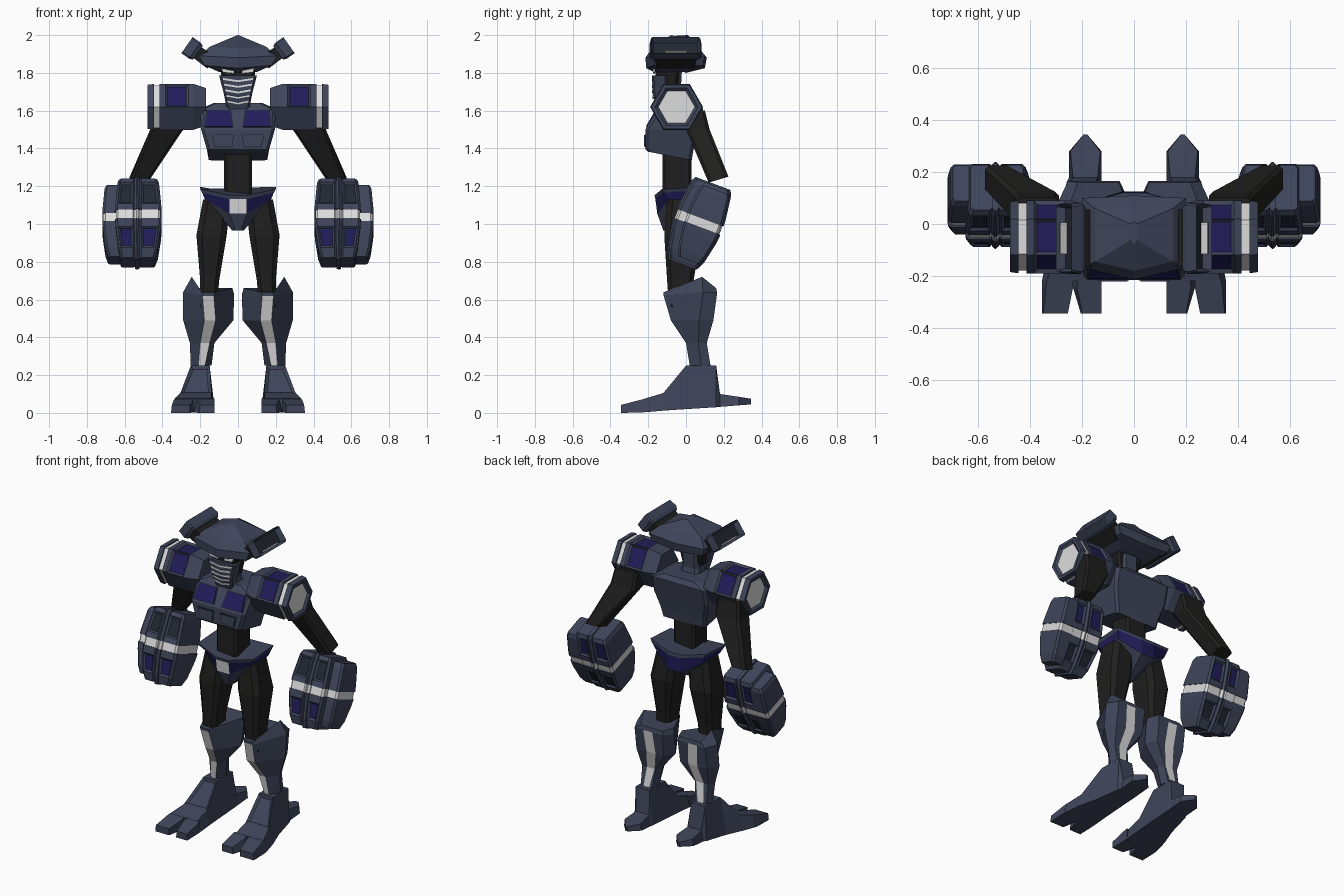
import bpy, bmesh, math
from mathutils import Matrix, Vector

if "Cube" in bpy.data.objects:
    bpy.data.objects.remove(bpy.data.objects["Cube"])

SLATE, NAVY, BLACK, WHITE, DARK = range(5)
palette = [("slate blue", (.049, .06, .102)), ("navy", (.015, .012, .1)),
           ("soft black", (.014, .0137, .0133)), ("light grey", (.72, .72, .72)),
           ("dark recess", (.016, .02, .03))]
mats = []
for label, rgb in palette:
    m = bpy.data.materials.new(label)
    m.use_nodes = True
    m.diffuse_color = (*rgb, 1)
    m.node_tree.nodes["Principled BSDF"].inputs["Base Color"].default_value = (*rgb, 1)
    mats.append(m)


def finish(name, bm, mirror):
    """Turn a bmesh into an object, optionally mirrored across x."""
    mesh = bpy.data.meshes.new(name)
    bm.to_mesh(mesh)
    bm.free()
    for m in mats:
        mesh.materials.append(m)
    ob = bpy.data.objects.new(name, mesh)
    bpy.context.collection.objects.link(ob)
    if mirror:
        ob.modifiers.new("Mirror", "MIRROR").use_axis = (True, False, False)


def loft(name, rings, colour=SLATE, panel=None, mirror=False, mat=None, size=.02, depth=-.012):
    """Skin rings of points. colour and panel are rules of (band, side); caps have side -1."""
    bm = bmesh.new()
    vs = [[bm.verts.new(p) for p in r] for r in rings]
    n = len(rings[0])
    faces = []
    for b in range(len(rings) - 1):
        for j in range(n):
            k = (j + 1) % n
            faces.append((b, j, bm.faces.new((vs[b][j], vs[b][k], vs[b + 1][k], vs[b + 1][j]))))
    faces.append((0, -1, bm.faces.new(vs[0][::-1])))
    faces.append((len(rings) - 1, -1, bm.faces.new(vs[-1])))
    bmesh.ops.recalc_face_normals(bm, faces=bm.faces)
    for b, j, f in faces:
        f.material_index = colour(b, j) if callable(colour) else colour
    if panel:
        for b, j, f in faces:
            c = panel(b, j)
            if c is not None:
                bmesh.ops.inset_individual(bm, faces=[f], thickness=size, depth=depth)
                f.material_index = c
    if mat:
        bm.transform(mat)
    finish(name, bm, mirror)


def ring(z, x0, x1, y0, y1, cx=0, cy=None, ty=0):
    """Rectangle or chamfered rectangle at height z, tilted along y."""
    cy = cx if cy is None else cy
    if cx:
        pts = [(x0 + cx, y0), (x1 - cx, y0), (x1, y0 + cy), (x1, y1 - cy),
               (x1 - cx, y1), (x0 + cx, y1), (x0, y1 - cy), (x0, y0 + cy)]
    else:
        pts = [(x0, y0), (x1, y0), (x1, y1), (x0, y1)]
    return [(x, y, z + ty * (y - (y0 + y1) / 2)) for x, y in pts]


def mid(z, w, *rest, **kw):
    return ring(z, -w, w, *rest, **kw)


def vee(points, k):
    """Lift a ring away from the centre line."""
    return [(x, y, z + k * max(0, abs(x) - .045)) for x, y, z in points]


def plate(name, corners, colour, thick=.008):
    """Thin mirrored plate standing off the quad towards the front."""
    a, b, c, d = map(Vector, corners)
    n = (b - a).cross(d - a).normalized()
    n *= -1 if n.y > 0 else 1
    loft(name, [[p - n * .004 for p in (a, b, c, d)],
                [p + n * thick for p in (a, b, c, d)]], colour, mirror=True)


# Feet: body, heel spur and split toes
def section(y, b0, b1, zb, t0, t1, zt):
    return [(b0, y, zb), (b1, y, zb), (t1, y, zt), (t0, y, zt)]


loft("foot", [section(-.22, .125, .355, .003, .14, .335, .075),
              section(-.12, .125, .335, .012, .14, .305, .105),
              section(0, .125, .295, .02, .15, .25, .25),
              section(.16, .125, .26, .03, .15, .25, .25),
              section(.18, .125, .25, .032, .14, .235, .1),
              section(.28, .125, .25, .04, .13, .245, .085),
              section(.345, .18, .195, .045, .18, .195, .075)],
     panel=lambda b, j: SLATE if (b, j) == (1, 2) else None, mirror=True, size=.022)
for name, a, b in (("inner_toe", .125, .205), ("outer_toe", .255, .355)):
    far = (a, .235) if a < .2 else (.235, b)
    loft(name, [section(-.345, a, b, 0, a, b - .005, .042),
                section(-.245, *far, .002, far[0], far[1] - .015, .068),
                section(-.215, *far, .004, far[0], far[1] - .02, .075)], mirror=True)


# Shins: pointed outer edge, light strips down the front and back
def shin_ring(z, inner, outer, f0, f1, front, side, back, lift_f=0, lift_o=0, lift_b=0, lift_i=0):
    s = (outer - inner) * .13
    return [(f0, front, z + lift_f), (f1, front, z + lift_f), (outer, side, z + lift_o),
            (outer - s, back, z + lift_b), (f1 + .005, back, z + lift_b),
            (f0, back, z + lift_b), (inner + s, back, z + lift_b), (inner, side, z + lift_i)]


loft("shin", [shin_ring(.25, .14, .25, .175, .21, .02, .08, .13),
              shin_ring(.37, .125, .255, .15, .2, 0, .065, .11),
              shin_ring(.49, .025, .29, .118, .178, -.08, .07, .145),
              shin_ring(.625, .02, .29, .128, .188, -.118, .09, .165, -.005, .015, .01, .0),
              shin_ring(.65, .03, .245, .125, .19, -.12, .085, .16, -.012, .07, .01, .01)],
     lambda b, j: WHITE if j in (0, 4) and b < 3 else SLATE, mirror=True)
loft("thigh", [ring(.56, .11, .2, -.09, .03, .015), ring(.7, .1, .2, -.1, .04, .02),
               ring(.94, .06, .22, -.115, .08, .03), ring(1.13, .04, .185, -.1, .06, .03)],
     BLACK, mirror=True)

# Pelvis with belt, navy flanks and light buckle
loft("pelvis", [mid(.965, .03, -.12, -.03, .015),
                vee(mid(1.055, .175, -.152, .125, .13, .06), .58),
                vee(mid(1.14, .19, -.162, .122, .145, .04, ty=.06), .22),
                vee(mid(1.16, .2, -.167, .12, .155, .04, ty=.06), .2)],
     lambda b, j: SLATE if b != 1 or j < 0 else WHITE if j == 0 else NAVY)
loft("waist", [mid(1.1, .075, -.125, .03, .015), mid(1.4, .075, -.125, .03, .015)], BLACK)

# Chest
loft("chest", [mid(1.36, .155, -.2, .03, .015, ty=-.2), mid(1.395, .165, -.215, .04, .015),
               mid(1.5, .195, -.215, .065, .015), mid(1.61, .2, -.15, .09, .02),
               mid(1.64, .13, -.13, .07, .02)])
for name, colour, g, t in (("chest_frame", DARK, 0, .003), ("chest_panel", NAVY, .005, .007)):
    plate(name, [(.024 + g, -.209 + g / 2, 1.508 + g), (.178 - g, -.209 + g / 2, 1.508 + g),
                 (.168 - g, -.155 - g / 2, 1.602 - g), (.036 + g, -.155 - g / 2, 1.602 - g)], colour, t)
for name, colour, g, t in (("vent_frame", DARK, 0, .003), ("vent_panel", SLATE, .005, .007)):
    plate(name, [(.03 + g, -.215, 1.405 + g), (.125 - g, -.215, 1.405 + g),
                 (.14 - g, -.215, 1.475 - g), (.02 + g, -.215, 1.475 - g)], colour, t)

# Head: neck, skull, mask, teeth and eyes
loft("neck", [mid(1.6, .075, -.14, -.01, .02), mid(1.67, .06, -.13, -.03, .02),
              mid(1.84, .06, -.12, -.02, .02)])
loft("skull", [mid(1.69, .07, -.15, -.045, .015), mid(1.85, .1, -.168, -.03, .015)], BLACK)
loft("mask", [mid(1.61, .06, -.15, -.1, .01), mid(1.69, .075, -.175, -.1, .01),
              mid(1.785, .1, -.18, -.1, .01)])
for i in range(5):
    z, w = 1.768 - .03 * i, .08 - .006 * i
    y = -.175 if z > 1.7 else -.165 + .3 * (1.66 - z)
    plate("tooth_bar", [(0, y, z - .017), (w, y, z - .005), (w, y, z + .005), (0, y, z - .007)],
          WHITE, .006)
plate("eye", [(.022, -.168, 1.797), (.08, -.168, 1.803), (.088, -.168, 1.828), (.022, -.168, 1.816)], WHITE)


# Hat: six-sided brim rising to a short ridge
def hat_ring(w, front, shoulder, back, z_mid, z_side):
    return [(0, front, z_mid), (w, shoulder, z_side), (w, back, z_side),
            (0, back + .01, z_mid), (-w, back, z_side), (-w, shoulder, z_side)]


loft("hat", [hat_ring(.1, -.16, -.14, -.01, 1.8, 1.805), hat_ring(.18, -.21, -.17, .09, 1.825, 1.84),
             hat_ring(.2, -.215, -.168, .1, 1.88, 1.89), hat_ring(.15, -.18, -.145, .06, 1.93, 1.938),
             hat_ring(.012, -.08, -.06, .0, 2, 1.996)])

# Horns on the hat, each with a lit slot in its end
tilt = Matrix.Translation((.27, -.055, 1.947)) @ Matrix.Rotation(math.radians(55), 4, "Y")
loft("horn_stem", [ring(-.16, -.035, .04, -.1, .1), ring(-.05, -.035, .035, -.115, .115)],
     BLACK, mirror=True, mat=tilt)
loft("horn_cap", [ring(-.07, -.045, .045, -.125, .125, .008), ring(-.05, -.052, .052, -.137, .137, .008),
                  ring(0, -.052, .052, -.13, .13, .008)],
     panel=lambda b, j: DARK if (b, j) == (2, -1) else None, mirror=True, mat=tilt,
     size=.015, depth=-.035)
loft("horn_light", [ring(z, .03, .038, -.06, .06) for z in (-.036, -.005)],
     WHITE, mirror=True, mat=tilt)


# Shoulders: hexagonal drums with light band, end cap and navy panels
def hexagon(x, r):
    return [(x, -.05 + r * math.cos(k * math.pi / 3), 1.62 + r * math.sin(k * math.pi / 3))
            for k in range(6)]


def shoulder_panel(b, j):
    if b == 2 and j in (0, 1, 2):
        return NAVY
    return WHITE if (b, j) == (9, -1) else None


drum = [(.17, .115), (.235, .14), (.262, .14), (.385, .14), (.415, .14), (.415, .13),
        (.445, .13), (.445, .14), (.478, .135), (.478, .114)]
loft("shoulder", [hexagon(x, r) for x, r in drum],
     lambda b, j: WHITE if b == 5 and j >= 0 else SLATE, shoulder_panel, True, size=.017)

# Upper arms
loft("upper_arm", [ring(1.6, .29, .45, -.03, .1, .015), ring(1.5, .29, .465, -.0, .125, .015),
                   ring(1.235, .475, .575, .12, .225, .015, ty=.3)], BLACK, mirror=True)

# Fists: banded columns leaning forward, with windows front and back
lean = Matrix.Translation((.56, .07, 1.02)) @ Matrix.Rotation(math.radians(-20.5), 4, "X")
levels = [(.2, .74), (.175, .85), (.05, .98), (.015, 1), (.015, .95), (-.035, .95), (-.035, 1),
          (-.08, .96), (-.19, .78), (-.24, .6)]


def window(b, j):
    if j not in (0, 4) or b not in (1, 7):
        return None
    return DARK if (b == 1) == (j == 0) else NAVY


def column(name, x0, x1, d, shift, stretch, grip, panel):
    """grip is the x towards which the column narrows at its ends."""
    rings = []
    for z, s in levels:
        q = .3 + s * .7
        rings.append(ring(z * stretch, grip + (x0 - grip) * q, grip + (x1 - grip) * q,
                          shift - d * s, shift + d * s, .012))
    loft(name, rings, lambda b, j: WHITE if b == 4 and j >= 0 else SLATE,
         panel, True, lean, size=.015, depth=-.01)


column("fist_inner", -.155, -.038, .125, 0, 1, -.03, window)
column("fist_middle", -.015, .09, .125, 0, 1, -.02, window)
column("fist_ridge", -.042, -.01, .133, 0, 1.04, -.025, None)
column("fist_outer", .05, .158, .1, .025, .91, .05, None)
